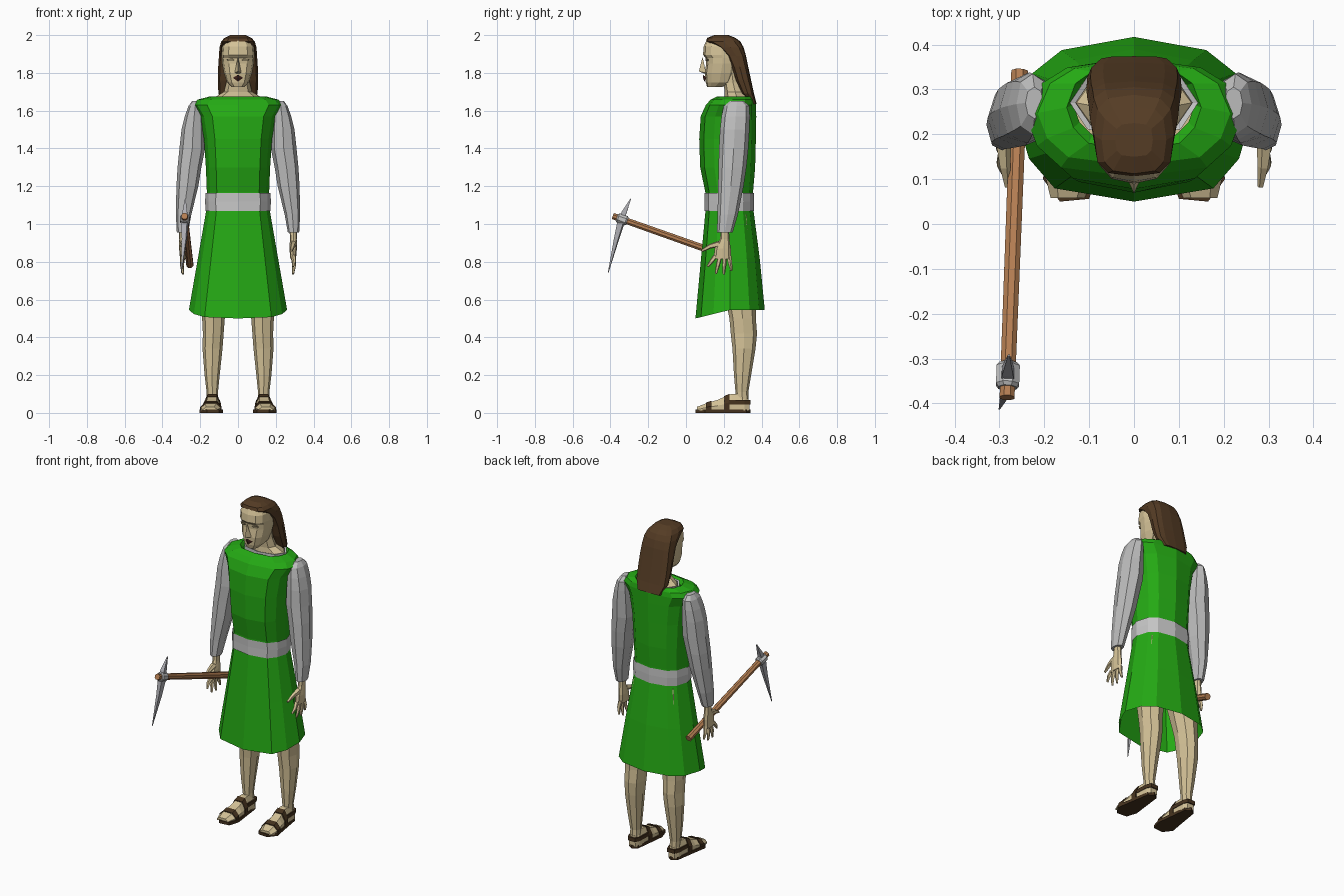
import bpy, math
from mathutils import Vector, Matrix

def material(name, rgb):
    m = bpy.data.materials.new(name)
    m.diffuse_color = (*rgb, 1)
    return m

GREEN = material("tunic green", (0.018, 0.40, 0.007))
CLOTH = material("sleeve grey", (0.50, 0.50, 0.50))
LIGHT = material("light grey trim", (0.56, 0.56, 0.56))
SKIN = material("skin", (0.66, 0.54, 0.31))
HAIR = material("hair brown", (0.090, 0.045, 0.018))
LEATHER = material("sandal brown", (0.060, 0.032, 0.013))
WOOD = material("wood", (0.46, 0.21, 0.085))
METAL = material("metal grey", (0.42, 0.42, 0.45))
LIPS = material("lip brown", (0.055, 0.018, 0.014))
EYES = material("eye shade", (0.22, 0.18, 0.10))

def make(name, verts, faces, mat, mirror=False):
    import bmesh
    me = bpy.data.meshes.new(name)
    me.from_pydata([tuple(v) for v in verts], [], faces)
    bm = bmesh.new()
    bm.from_mesh(me)
    bmesh.ops.recalc_face_normals(bm, faces=bm.faces)
    bm.to_mesh(me)
    bm.free()
    me.materials.append(mat)
    ob = bpy.data.objects.new(name, me)
    bpy.context.collection.objects.link(ob)
    if mirror:
        ob.modifiers.new("mirror", 'MIRROR').use_mirror_merge = False
    return ob

def loft(name, rings, mat, caps=(True, True), mirror=False):
    n = len(rings[0])
    verts = [v for r in rings for v in r]
    faces = [(i*n + j, i*n + (j+1) % n, (i+1)*n + (j+1) % n, (i+1)*n + j)
             for i in range(len(rings) - 1) for j in range(n)]
    if caps[0]:
        faces.append(tuple(range(n)))
    if caps[1]:
        faces.append(tuple(range(len(verts) - n, len(verts))))
    return make(name, verts, faces, mat, mirror)

def oval(z, cx, w, y0, y1, n=8, p=2.2):
    """Horizontal superellipse ring, one vertex at the front."""
    ring = []
    for i in range(n):
        a = 2 * math.pi * i / n
        s, c = math.sin(a), math.cos(a)
        x = math.copysign(abs(s) ** (2/p), s) if abs(s) > 1e-6 else 0
        y = math.copysign(abs(c) ** (2/p), c) if abs(c) > 1e-6 else 0
        ring.append((cx + w*x, (y0+y1)/2 - (y1-y0)/2*y, z))
    return ring

# half outline of the tunic, from front centre to back centre
HALF = [(0, 0), (.68, .08), (.9, .26), (1, .5), (.87, .78), (.62, .92), (0, 1)]
OUTLINE = HALF + [(-u, v) for u, v in HALF[-2:0:-1]]

def tunic(z, w, y0, y1, dz=0):
    return [(u*w, y0 + v*(y1-y0), z + dz*min(1, 2*v)) for u, v in OUTLINE]

def tube(name, path, radii, mat, n=6, mirror=False):
    path = [Vector(p) for p in path]
    q = (path[-1] - path[0]).to_track_quat('Z', 'Y')
    rings = [[p + q @ Vector((r*math.cos(2*math.pi*(k+.5)/n),
                              r*math.sin(2*math.pi*(k+.5)/n), 0))
              for k in range(n)] for p, r in zip(path, radii)]
    return loft(name, rings, mat, mirror=mirror)

# tunic
loft("skirt", [tunic(.50, .26, .05, .417, .045), tunic(.80, .212, .078, .39, .02),
               tunic(1.09, .165, .105, .355)], GREEN, (False, False))
loft("tunic_body", [tunic(1.08, .163, .105, .355), tunic(1.17, .165, .102, .355),
                    tunic(1.30, .170, .075, .366), tunic(1.45, .180, .070, .370),
                    tunic(1.57, .200, .078, .372), tunic(1.63, .240, .105, .370),
                    tunic(1.658, .215, .130, .365), tunic(1.675, .150, .165, .355),
                    tunic(1.655, .135, .185, .345)], GREEN, (False, False))
loft("belt", [tunic(1.07, .172, .097, .360), tunic(1.12, .174, .098, .361),
              tunic(1.165, .172, .097, .360)], LIGHT, (False, False))
loft("collar_trim", [oval(1.65, 0, .143, .19, .35), oval(1.676, 0, .143, .19, .35),
                     oval(1.672, 0, .130, .20, .34)], LIGHT, (False, False))

# sleeves
ARM = [(1.652, .222, .020, .235, .305), (1.625, .226, .036, .200, .335),
       (1.57, .232, .050, .188, .338), (1.50, .238, .061, .180, .336),
       (1.40, .242, .068, .175, .330), (1.30, .257, .063, .172, .320),
       (1.20, .268, .058, .170, .305), (1.05, .288, .041, .167, .275),
       (.955, .294, .030, .164, .247)]
loft("sleeve", [oval(*r) for r in ARM], CLOTH, mirror=True)

# hands
PALM = [(.975, .293, .020, .185, .228), (.92, .293, .018, .180, .230),
        (.87, .292, .020, .152, .237), (.815, .292, .015, .146, .237)]
loft("palm", [oval(*r) for r in PALM], SKIN, mirror=True)
for i, (y, ty, tz) in enumerate([(.156, .114, .775), (.180, .158, .736),
                                 (.205, .200, .732), (.227, .241, .752)]):
    tube(f"finger_{i+1}", [(.292, y, .83), (.297, (y+ty)/2, (.83+tz)/2), (.291, ty, tz)],
         (.013, .011, .006), SKIN, 5, True)
tube("thumb", [(.292, .178, .895), (.288, .128, .882), (.282, .083, .858)],
     (.018, .013, .007), SKIN, 5, True)

# legs
LEG = [(.05, .135, .030, .268, .332), (.11, .136, .030, .262, .330),
       (.20, .137, .040, .254, .345), (.34, .135, .053, .246, .368),
       (.42, .131, .055, .237, .376), (.50, .130, .060, .230, .370),
       (.75, .110, .082, .180, .370), (1.05, .080, .075, .140, .345)]
loft("leg", [oval(*r) for r in LEG], SKIN, mirror=True)

# feet and sandals: sections of (y, centre x, half width, top z)
FOOT = [(.058, .148, .038, .032), (.10, .144, .052, .048), (.17, .139, .046, .070),
        (.24, .136, .038, .100), (.31, .135, .034, .100), (.335, .135, .022, .065)]

def foot_ring(y, grow=0):
    for a, b in zip(FOOT, FOOT[1:]):
        if y <= b[0]:
            t = (y - a[0]) / (b[0] - a[0])
            break
    cx, w, top = (a[k] + t*(b[k] - a[k]) for k in (1, 2, 3))
    w, top = w + grow, top + grow
    return [(cx + u*w, y, z) for u, z in
            [(-1, .012), (-1, top*.55), (-.55, top), (.55, top), (1, top*.55), (1, .012)]]

loft("foot", [foot_ring(f[0]) for f in FOOT], SKIN, mirror=True)
for name, y0, y1 in [("toe_strap", .105, .135), ("instep_strap", .20, .23)]:
    loft(name, [foot_ring(y0, .005), foot_ring(y1, .005)], LEATHER, mirror=True)
heel = [[(x, y, z) for x, y, _ in [(.094, .23, 0), (.097, .31, 0), (.110, .342, 0),
         (.160, .342, 0), (.173, .31, 0), (.176, .23, 0)]] for z in (.045, .068)]
loft("heel_strap", heel, LEATHER, mirror=True)
SOLE = [(.135, .342), (.104, .32), (.092, .22), (.080, .12), (.100, .056),
        (.165, .050), (.203, .10), (.186, .20), (.167, .32)]
loft("sole", [[(x, y, z) for x, y in SOLE] for z in (0, .018)], LEATHER, mirror=True)

# neck and head
loft("neck", [oval(*r) for r in [(1.63, 0, .140, .195, .345), (1.668, 0, .128, .205, .335),
     (1.70, 0, .074, .205, .315), (1.75, 0, .062, .198, .30), (1.82, 0, .060, .19, .29)]], SKIN)
HEAD = [(1.725, 0, .034, .112, .19), (1.75, 0, .058, .104, .25), (1.80, 0, .075, .100, .27),
        (1.85, 0, .084, .107, .28), (1.88, 0, .086, .104, .285), (1.895, 0, .087, .090, .285),
        (1.94, 0, .084, .094, .28), (1.972, 0, .066, .108, .26), (1.985, 0, .04, .14, .23)]
loft("head", [oval(*r, 12, 2.5) for r in HEAD], SKIN)
make("nose", [(0, .088, 1.885), (-.018, .106, 1.80), (0, .068, 1.808), (.018, .106, 1.80),
              (0, .108, 1.792)],
     [(0, 1, 2), (0, 2, 3), (1, 4, 2), (2, 4, 3)], SKIN)
make("lips", [(-.027, .108, 1.774), (0, .091, 1.790), (.027, .108, 1.774), (0, .097, 1.754),
              (0, .090, 1.774)],
     [(0, 1, 4), (1, 2, 4), (2, 3, 4), (3, 0, 4)], LIPS)
turn = Matrix.Translation((.040, .1115, 1.868)) @ Matrix.Rotation(math.radians(13), 4, 'Z')
loft("eye", [[turn @ Vector((x, y, z)) for x, z in
              [(-.02, 0), (-.008, .008), (.02, .005), (.014, -.006), (-.01, -.006)]]
             for y in (-.004, .004)], EYES, mirror=True)

# long hair
HAIRS = [(1.635, 0, .080, .345, .374), (1.69, 0, .104, .295, .360), (1.76, 0, .106, .262, .345),
         (1.83, 0, .105, .240, .330), (1.89, 0, .101, .212, .318), (1.935, 0, .098, .165, .305),
         (1.966, 0, .089, .106, .288), (1.985, 0, .072, .112, .262), (2.0, 0, .042, .150, .225)]
loft("hair", [oval(*r, 12, 3.2) for r in HAIRS], HAIR)

# pickaxe
A, B = Vector((-.255, .340, .785)), Vector((-.283, -.387, 1.042))
tube("pick_handle", [A, B], (.020, .018), WOOD, 8)
tube("pick_collar", [A.lerp(B, .895), A.lerp(B, .905), A.lerp(B, .96), A.lerp(B, .97)],
     (.022, .028, .028, .022), LIGHT, 8)
C = A.lerp(B, .935)
tube("pick_upper_spike", [C, C + Vector((0, .012, .035)), (-.279, -.293, 1.133)],
     (.022, .018, .003), METAL, 4)
tube("pick_lower_spike", [C, (-.284, -.368, .92), (-.300, -.412, .742)],
     (.024, .016, .002), METAL, 4)
